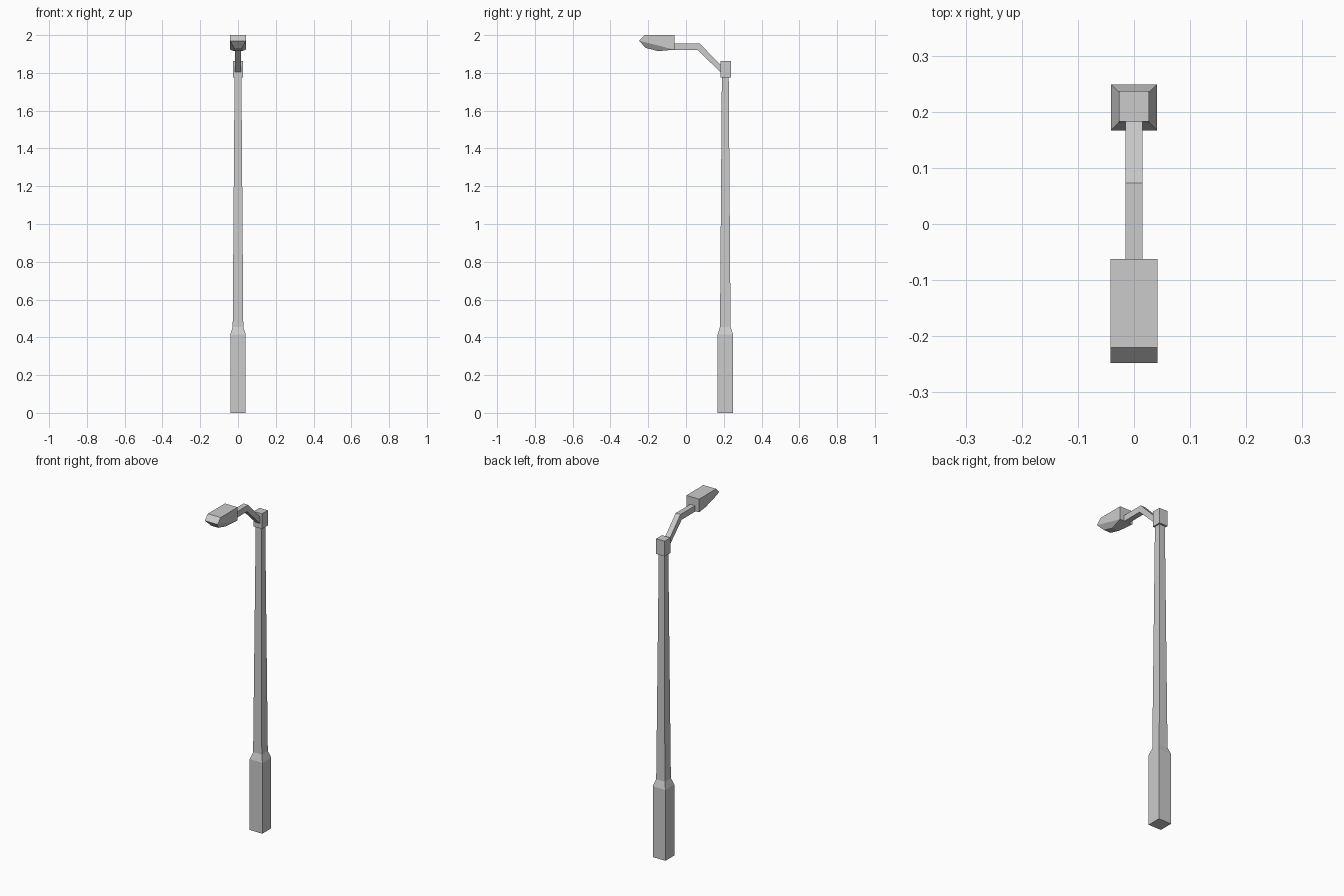
import bpy, bmesh

if "Cube" in bpy.data.objects:
    bpy.data.objects.remove(bpy.data.objects["Cube"])


def loft(name, rings):
    """Closed solid through a list of four-cornered rings."""
    bm = bmesh.new()
    loops = [[bm.verts.new(p) for p in ring] for ring in rings]
    for a, b in zip(loops, loops[1:]):
        for i in range(4):
            j = (i + 1) % 4
            bm.faces.new((a[i], a[j], b[j], b[i]))
    bm.faces.new(loops[0])
    bm.faces.new(loops[-1])
    bmesh.ops.recalc_face_normals(bm, faces=bm.faces)
    mesh = bpy.data.meshes.new(name)
    bm.to_mesh(mesh)
    bm.free()
    obj = bpy.data.objects.new(name, mesh)
    bpy.context.collection.objects.link(obj)
    return obj


def square(h, z, y=0.208):
    return [(-h, y - h, z), (h, y - h, z), (h, y + h, z), (-h, y + h, z)]


def rect(w, front, back):
    """Ring from a front edge and a back edge, each given as (y, z)."""
    return [(-w, *front), (w, *front), (w, *back), (-w, *back)]


# Post: square base, chamfer, long tapering shaft
loft("post", [square(0.041, 0), square(0.041, 0.415),
              square(0.028, 0.455), square(0.018, 1.80)])

# Collar at the top of the post
loft("collar", [square(0.027, 1.775, 0.21), square(0.027, 1.864, 0.21)])

# Bent arm, swept from the collar to the lamp head
loft("arm", [rect(0.0155, (0.193, 1.794), (0.193, 1.832)),
             rect(0.0155, (0.062, 1.920), (0.073, 1.955)),
             rect(0.0155, (-0.065, 1.920), (-0.065, 1.955))])

# Lamp head: flat top, sloping nose and sloping lower rim
rim = rect(0.0415, (-0.248, 1.97), (-0.062, 1.923))
loft("lamp_head", [rect(0.0415, (-0.22, 2.0), (-0.062, 2.0)), rim,
                   # Lens bulging below the rim
                   rect(0.022, (-0.215, 1.933), (-0.148, 1.915))])
